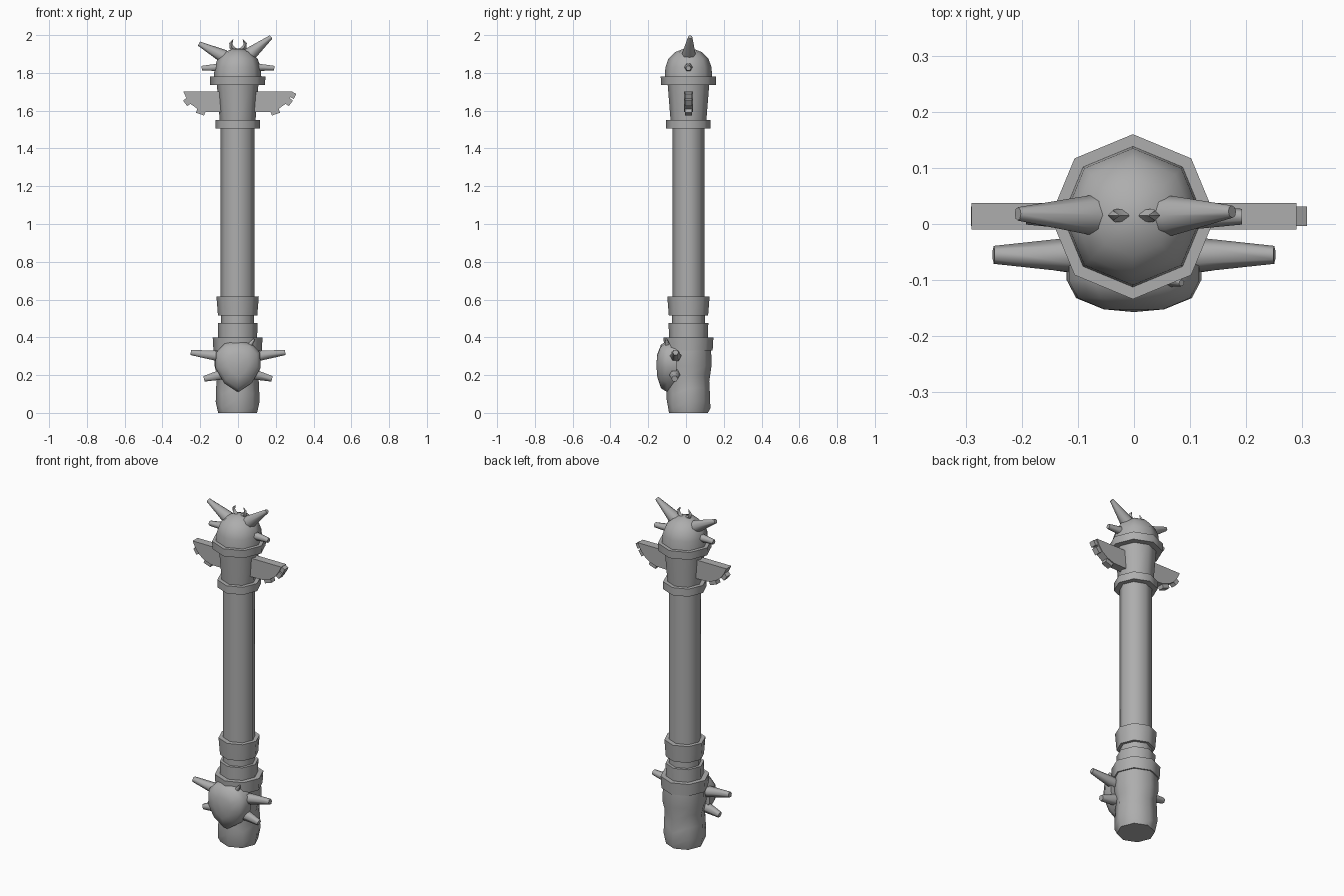
import bpy, bmesh, math
from mathutils import Vector

cube = bpy.data.objects.get("Cube")
if cube:
    bpy.data.objects.remove(cube, do_unlink=True)

stone = bpy.data.materials.new("grey stone")
stone.use_nodes = True
GREY = (0.42, 0.42, 0.42, 1)
stone.diffuse_color = GREY
stone.node_tree.nodes["Principled BSDF"].inputs["Base Color"].default_value = GREY

AXIS = Vector((-0.002, 0.013, 0))    # centre line of the staff


def loft(name, rings, smooth=50):
    """Skin a list of equal-length point rings and cap both ends."""
    bm = bmesh.new()
    loops = [[bm.verts.new(p) for p in ring] for ring in rings]
    n = len(loops[0])
    for a, b in zip(loops, loops[1:]):
        for i in range(n):
            j = (i + 1) % n
            bm.faces.new((a[i], a[j], b[j], b[i]))
    bm.faces.new(loops[0][::-1])
    bm.faces.new(loops[-1])
    bmesh.ops.remove_doubles(bm, verts=bm.verts, dist=0.0005)
    bmesh.ops.recalc_face_normals(bm, faces=bm.faces)
    mesh = bpy.data.meshes.new(name)
    bm.to_mesh(mesh)
    bm.free()
    mesh.materials.append(stone)
    if smooth:
        mesh.shade_smooth()
        mesh.set_sharp_from_angle(angle=math.radians(smooth))
    obj = bpy.data.objects.new(name, mesh)
    bpy.context.collection.objects.link(obj)
    return obj


def lathe(name, profile, sides=8, stretch=1.0):
    """Octagonal turned part from (radius, height) pairs."""
    rings = []
    for r, z in profile:
        angles = [math.tau * i / sides for i in range(sides)]
        rings.append([AXIS + Vector((r * math.cos(t), r * stretch * math.sin(t), z))
                      for t in angles])
    return loft(name, rings)


def horn(name, path, radii, sides=6):
    """Tapered horn through the points of a path."""
    path = [Vector(p) for p in path]
    rings = []
    for i, (p, r) in enumerate(zip(path, radii)):
        d = (path[min(i + 1, len(path) - 1)] - path[max(i - 1, 0)]).normalized()
        u = Vector((0, 1, 0))
        u = (u - d * u.dot(d)).normalized()
        v = d.cross(u)
        rings.append([p + r * (u * math.cos(math.tau * k / sides)
                               + v * math.sin(math.tau * k / sides)) for k in range(sides)])
    return loft(name, rings, 65)


def slab(name, outline, y0, y1):
    """Flat plate cut from an x-z outline."""
    return loft(name, [[(x, y, z) for x, z in outline] for y in (y0, y1)], 0)


# Staff, from the foot up
foot = lathe("foot", [(0.103, 0), (0.116, 0.05), (0.114, 0.12), (0.11, 0.19),
                      (0.122, 0.25), (0.12, 0.34)])
for v in foot.data.vertices:         # hewn, uneven foot
    if 0.04 < v.co.z < 0.2:
        v.co.z += 0.025 * math.cos(3 * math.atan2(v.co.x, -v.co.y))
lathe("foot_ring", [(0.128, 0.33), (0.132, 0.40)])
lathe("lower_collar", [(0.103, 0.38), (0.105, 0.475)])
lathe("lower_neck", [(0.088, 0.46), (0.088, 0.53)])
lathe("grip_ring", [(0.104, 0.515), (0.112, 0.615)])
lathe("shaft", [(0.09, 0.6), (0.09, 1.52)], stretch=0.93)
lathe("upper_ring", [(0.118, 1.505), (0.118, 1.55)])
lathe("head_neck", [(0.094, 1.54), (0.111, 1.75)])
lathe("crown_ring", [(0.145, 1.735), (0.147, 1.78)])
lathe("dome", [(0.126, 1.77), (0.122, 1.83), (0.106, 1.875),
               (0.07, 1.91), (0.03, 1.926), (0.0, 1.93)])

# Crown horns
horn("left_crown_horn", [(0.03, 0.013, 1.87), (0.07, 0.015, 1.905), (0.175, 0.022, 1.99)],
     [0.036, 0.035, 0.011], 8)
horn("right_crown_horn", [(-0.03, 0.013, 1.86), (-0.08, 0.016, 1.89), (-0.207, 0.018, 1.955)],
     [0.036, 0.035, 0.012], 8)

for side, s in (("left", 1), ("right", -1)):
    horn(side + "_cheek_horn", [(s * 0.1, 0.013, 1.83), (s * 0.192, 0.013, 1.825)],
         [0.023, 0.014])
    # Small curved prongs on the crown
    horn(side + "_prong", [(s * 0.014, 0.015, 1.922), (s * 0.034, 0.015, 1.935),
                           (s * 0.038, 0.015, 1.955), (s * 0.026, 0.015, 1.976)],
         [0.01, 0.012, 0.009, 0.001], 4)
    # Spikes on the foot
    horn(side + "_long_spike", [(s * 0.08, -0.055, 0.3), (s * 0.12, -0.055, 0.303),
                                (s * 0.25, -0.055, 0.32)], [0.032, 0.03, 0.016])
    horn(side + "_short_spike", [(s * 0.08, -0.06, 0.205), (s * 0.18, -0.06, 0.18)],
         [0.032, 0.017])
    # Wing: straight top, curved lower edge
    arc = [(0.29, 1.702), (0.275, 1.67), (0.25, 1.635), (0.215, 1.61),
           (0.17, 1.594), (0.08, 1.592), (0.08, 1.702)]
    slab(side + "_wing", [(s * x, z) for x, z in arc], -0.01, 0.037)
    # Feather tips along the lower edge
    feathers = [(0, 0.1, 0.95), (1, 0.1, 0.95), (3, 0.0, 0.95)]
    for n, (i, t0, t1) in enumerate(feathers):
        if s < 0 and n == 0:
            continue
        a, b = Vector(arc[i]), Vector(arc[i + 1])
        e = (b - a).normalized()
        out = Vector((-e.y, e.x))
        if out.y > 0 or out.x < 0:
            out = -out
        p, q = a.lerp(b, t0), a.lerp(b, t1)
        pts = [p - out * 0.008, p + out * 0.022, q + out * 0.022, q - out * 0.008]
        slab(f"{side}_feather_{n}", [(s * c.x, c.y) for c in pts], -0.004, 0.031)

# Domed shield on the front of the foot
half = [(0, 0.38), (0.07, 0.367), (0.116, 0.32), (0.12, 0.24), (0.075, 0.16), (0, 0.11)]
outline = half + [(-x, z) for x, z in half[-2:0:-1]]
rings = []
for k, y in ((1.0, -0.05), (1.0, -0.10), (0.86, -0.132), (0.45, -0.152), (0.0, -0.157)):
    rings.append([(x * k, y, 0.255 + (z - 0.255) * k) for x, z in outline])
loft("front_shield", rings)
horn("shield_thorn", [(0.055, -0.095, 0.345), (0.085, -0.105, 0.39)], [0.018, 0.006])
